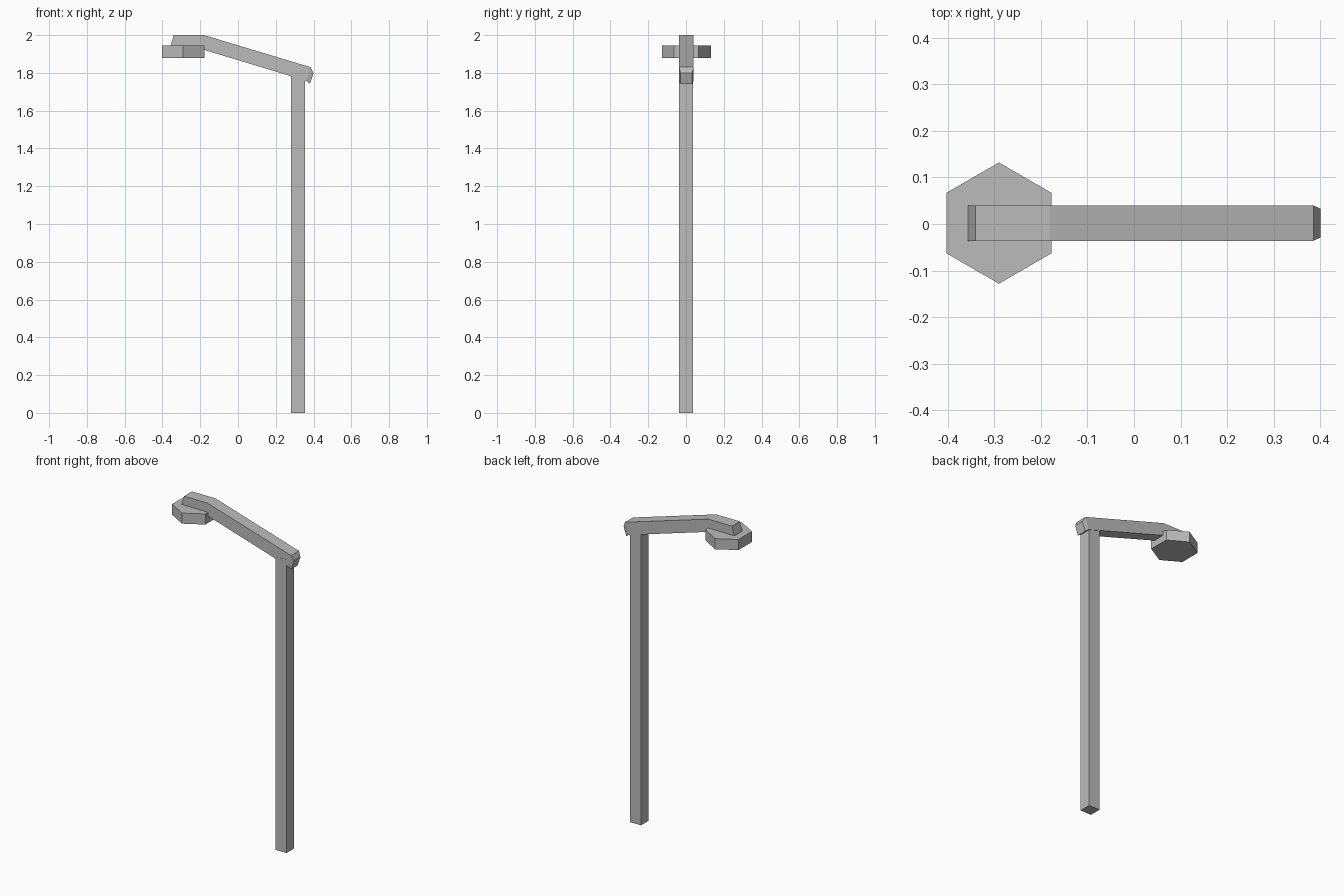
import bpy, bmesh, math

cube = bpy.data.objects.get("Cube")
if cube:
    bpy.data.objects.remove(cube, do_unlink=True)

grey = bpy.data.materials.new("grey metal")
grey.use_nodes = True
colour = (0.50, 0.50, 0.50, 1)
grey.diffuse_color = colour
grey.node_tree.nodes["Principled BSDF"].inputs["Base Color"].default_value = colour


def finish(name, bm):
    """Turn a bmesh into a flat-shaded grey object."""
    bmesh.ops.recalc_face_normals(bm, faces=bm.faces)
    mesh = bpy.data.meshes.new(name)
    bm.to_mesh(mesh)
    bm.free()
    mesh.materials.append(grey)
    obj = bpy.data.objects.new(name, mesh)
    bpy.context.collection.objects.link(obj)
    return obj


def loft(name, sections, y=0.0):
    """Join four-cornered sections: (corner a xz, corner b xz, half width)."""
    bm = bmesh.new()
    rings = []
    for (ax, az), (bx, bz), w in sections:
        corners = [(ax, y - w, az), (ax, y + w, az), (bx, y + w, bz), (bx, y - w, bz)]
        rings.append([bm.verts.new(c) for c in corners])
    for r, s in zip(rings, rings[1:]):
        for i in range(4):
            j = (i + 1) % 4
            bm.faces.new((r[i], r[j], s[j], s[i]))
    bm.faces.new(rings[0])
    bm.faces.new(rings[-1])
    return finish(name, bm)


# Upright pole, its top hidden inside the arm
loft("pole", [((0.28, 0), (0.355, 0), 0.037),
              ((0.28, 1.795), (0.355, 1.795), 0.037)])

# Bent arm: level end, bend, sloping end and its tapered tip
loft("arm", [((-0.34, 2.0), (-0.363, 1.925), 0.038),
             ((-0.18, 2.0), (-0.19, 1.925), 0.038),
             ((0.385, 1.83), (0.362, 1.758), 0.038),
             ((0.40, 1.80), (0.381, 1.742), 0.031)], y=0.002)

# Six-sided lamp head under the level end
bm = bmesh.new()
bmesh.ops.create_cone(bm, cap_ends=True, segments=6, radius1=0.13, radius2=0.13, depth=0.065)
# Put one corner towards the front whatever the starting angle
first = bm.verts[:][0].co
turn = math.pi / 2 - math.atan2(first.y, first.x)
for v in bm.verts:
    a = math.atan2(v.co.y, v.co.x) + turn
    v.co.x, v.co.y = 0.13 * math.cos(a), 0.13 * math.sin(a)
lamp = finish("lamp_head", bm)
lamp.location = (-0.29, 0.002, 1.9125)
